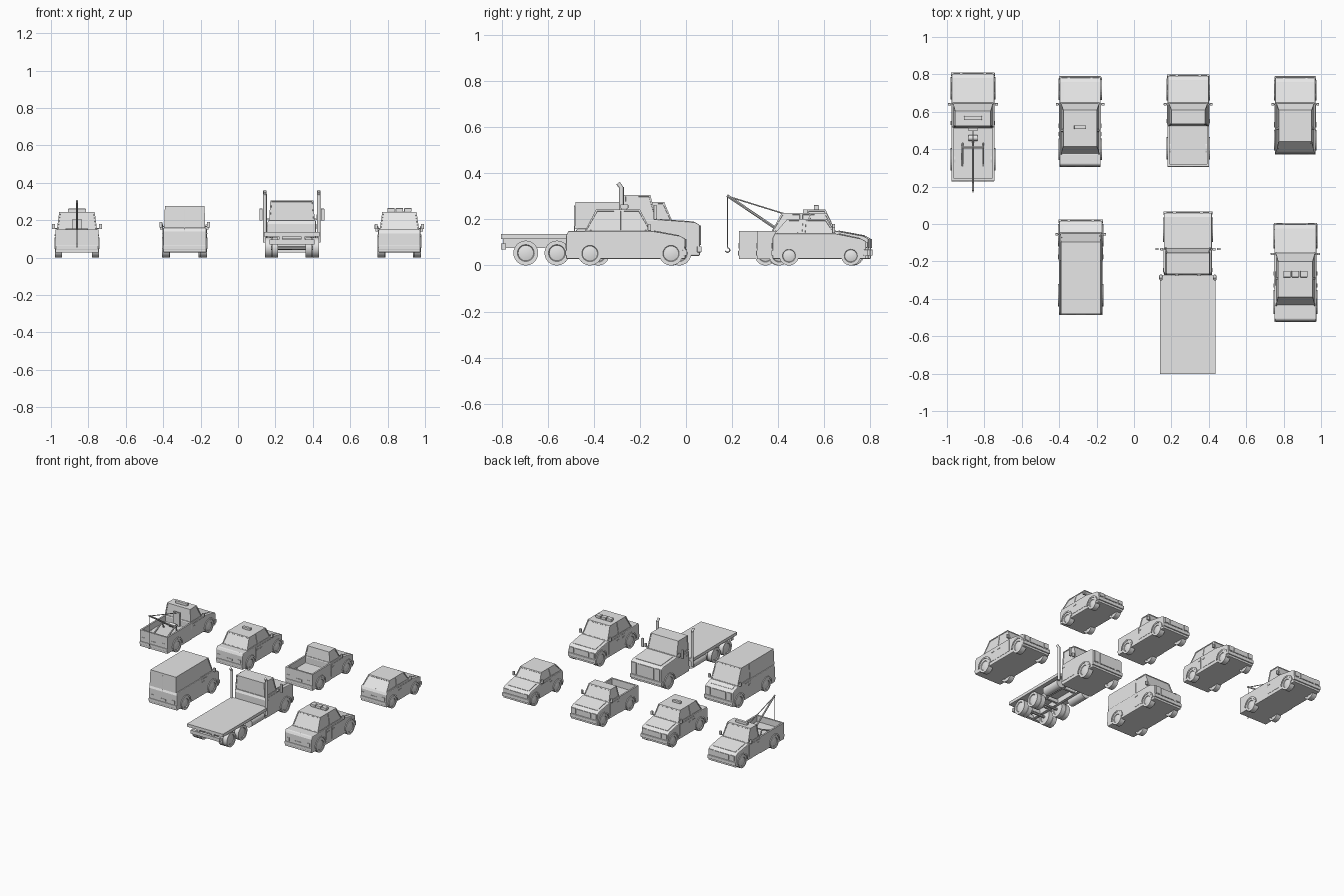
import bpy, bmesh, math
from mathutils import Matrix, Vector

cube = bpy.data.objects.get("Cube")
if cube:
    bpy.data.objects.remove(cube, do_unlink=True)

grey = bpy.data.materials.new("plain_grey")
grey.use_nodes = True
grey.diffuse_color = (0.8, 0.8, 0.8, 1)
grey.node_tree.nodes["Principled BSDF"].inputs["Base Color"].default_value = (0.8, 0.8, 0.8, 1)


def finish(name, bm, bevel=0, smooth=False):
    bmesh.ops.recalc_face_normals(bm, faces=bm.faces)
    mesh = bpy.data.meshes.new(name)
    bm.to_mesh(mesh)
    bm.free()
    mesh.materials.append(grey)
    ob = bpy.data.objects.new(name, mesh)
    bpy.context.collection.objects.link(ob)
    if bevel:
        mod = ob.modifiers.new("soft_edges", "BEVEL")
        mod.width, mod.segments, mod.limit_method = bevel, 2, "ANGLE"
    if smooth:
        bpy.ops.object.select_all(action="DESELECT")
        ob.select_set(True)
        bpy.context.view_layer.objects.active = ob
        bpy.ops.object.shade_smooth_by_angle(angle=math.radians(35))
    return ob


def prism(name, pts, x0, x1, bevel=0):
    """Side profile of (y, z) points stretched across x."""
    bm = bmesh.new()
    a, b = [[bm.verts.new((x, y, z)) for y, z in pts] for x in (x0, x1)]
    bm.faces.new(a)
    bm.faces.new(b)
    for i in range(len(pts)):
        j = (i + 1) % len(pts)
        bm.faces.new((a[i], a[j], b[j], b[i]))
    return finish(name, bm, bevel)


def box(name, x0, x1, y0, y1, z0, z1, bevel=0):
    return prism(name, [(y0, z0), (y1, z0), (y1, z1), (y0, z1)], x0, x1, bevel)


def rod(name, p, q, r, sides=8):
    p, q = Vector(p), Vector(q)
    bm = bmesh.new()
    turn = (q - p).to_track_quat("Z", "Y").to_matrix().to_4x4()
    bmesh.ops.create_cone(bm, cap_ends=True, segments=sides, radius1=r, radius2=r,
                          depth=(q - p).length, matrix=Matrix.Translation((p + q) / 2) @ turn)
    return finish(name, bm, smooth=True)


def wheel(name, x, y, r, width):
    bm = bmesh.new()
    bmesh.ops.create_cone(bm, cap_ends=True, segments=24, radius1=r, radius2=r, depth=width,
                          matrix=Matrix.Translation((x, y, r)) @ Matrix.Rotation(math.pi / 2, 4, "Y"))
    caps = [f for f in bm.faces if len(f.verts) > 4]
    for share, depth in ((0.32, 0), (0.06, -0.005), (0.3, 0.004)):
        bmesh.ops.inset_individual(bm, faces=caps, thickness=r * share, depth=depth)
    finish(name, bm, smooth=True)


def arch(name, x0, x1, y, r):
    """Raised half ring over a wheel."""
    arc = [math.pi * i / 12 for i in range(13)]
    ring = [(y + (r + 0.013) * math.cos(t), r + (r + 0.013) * math.sin(t)) for t in arc]
    ring += [(y + (r + 0.002) * math.cos(t), r + (r + 0.002) * math.sin(t)) for t in reversed(arc)]
    prism(name, ring, x0, x1)


def cabin(name, cx, base, top, z0, z1, wb, wt, glass, rear):
    """Tapered cabin with one sunk window per bay."""
    bm = bmesh.new()
    rows = {}
    for s in (-1, 1):
        rows[s] = ([bm.verts.new((cx + s * wb, y, z0)) for y in base],
                   [bm.verts.new((cx + s * wt, y, z1)) for y in top])
    (lb, lt), (rb, rt) = rows[-1], rows[1]
    panes = []
    for i in range(len(base) - 1):
        for b, t in rows.values():
            f = bm.faces.new((b[i], b[i + 1], t[i + 1], t[i]))
            if i in glass:
                panes.append(f)
        bm.faces.new((lt[i], lt[i + 1], rt[i + 1], rt[i]))
        bm.faces.new((lb[i], lb[i + 1], rb[i + 1], rb[i]))
    back = bm.faces.new((lb[0], rb[0], rt[0], lt[0]))
    panes.append(bm.faces.new((lb[-1], rb[-1], rt[-1], lt[-1])))
    if rear:
        panes.append(back)
    bmesh.ops.recalc_face_normals(bm, faces=bm.faces)
    bmesh.ops.inset_individual(bm, faces=panes, thickness=0.009, depth=0)
    bmesh.ops.inset_individual(bm, faces=panes, thickness=0.001, depth=-0.003)
    finish(name, bm)


def car(n, cx, y0, y1, w, belt, roof, base, top, wt, wheels, r,
        low=0.028, deck=None, glass=(0, 1), rear=True, drop=0.022):
    # Lower body, with a lowered deck behind the cab of open vehicles
    nose = belt - drop
    if deck:
        back = [(y0, low), (y0, deck), (base[0], deck), (base[0], belt)]
        for s in (-1, 1):
            x = cx + s * (w - 0.006)
            box(n + "_bed_side", x - 0.006, x + 0.006, y0, base[0], low, belt)
        box(n + "_tailgate", cx - w, cx + w, y0, y0 + 0.012, low, belt)
    else:
        back = [(y0, low), (y0, belt - 0.02), (y0 + 0.01, belt)]
    front = [(base[-1], belt), (y1 - 0.03, nose), (y1 - 0.008, nose - 0.012),
             (y1 - 0.008, low)]
    prism(n + "_body", back + front, cx - w, cx + w, 0.005)
    cabin(n + "_cabin", cx, base, top, belt - 0.002, roof, w - 0.006, wt, glass, rear)
    # Hood panel, bumpers, grille and plate
    prism(n + "_hood", [(base[-1] + 0.012, belt - 0.002), (y1 - 0.034, nose),
                        (y1 - 0.034, nose + 0.003), (base[-1] + 0.012, belt + 0.002)],
          cx - w * 0.8, cx + w * 0.8)
    bump = low + 0.015
    box(n + "_front_bumper", cx - w - 0.003, cx + w + 0.003, y1 - 0.02, y1, bump, bump + 0.026, 0.003)
    box(n + "_rear_bumper", cx - w, cx + w, y0 - 0.004, y0 + 0.02, bump, bump + 0.022, 0.003)
    box(n + "_grille", cx - w * 0.5, cx + w * 0.5, y1 - 0.012, y1 - 0.004, bump + 0.032, nose - 0.016)
    box(n + "_rear_plate", cx - 0.025, cx + 0.025, y0 - 0.003, y0, bump + 0.03, bump + 0.046)
    for s in (-1, 1):
        x = cx + s * w * 0.76
        box(n + "_headlight", x - 0.017, x + 0.017, y1 - 0.012, y1 - 0.003, bump + 0.034, nose - 0.014)
        box(n + "_tail_light", x - 0.012, x + 0.012, y0 - 0.003, y0, bump + 0.03, bump + 0.055)
        # Door panels, handles and mirrors
        side = cx + s * w
        for i in glass:
            start = base[i] + 0.006
            for y in wheels:
                if base[i] < y + r + 0.018 and y < base[i + 1] - 0.05:
                    start = max(start, y + r + 0.018)
            end = min(base[i + 1] - 0.006, wheels[-1] - r - 0.018)
            box(n + "_door", side, side + s * 0.002, start, end, low + 0.024, belt - 0.01)
            box(n + "_door_handle", side, side + s * 0.005, start + 0.008, start + 0.03,
                belt - 0.034, belt - 0.027)
        mx, my = side + s * 0.012, base[-1] - 0.01
        box(n + "_mirror", mx - 0.008, mx + 0.008, my - 0.006, my + 0.006, belt + 0.002, belt + 0.03, 0.002)
        box(n + "_mirror_arm", side - s * 0.012, mx, my - 0.003, my + 0.003, belt + 0.003, belt + 0.009)
        # Wheels and arches
        for y in wheels:
            wheel(n + "_wheel", side - s * 0.015, y, r, 0.038)
            arch(n + "_wheel_arch", side - s * 0.02, side + s * 0.006, y, r)


# Sedans and hatchback
car("taxi", -0.288, 0.308, 0.79, 0.11, 0.148, 0.227, (0.37, 0.5, 0.65), (0.415, 0.5, 0.61),
    0.09, (0.4, 0.72), 0.045)
box("taxi_roof_sign", -0.32, -0.257, 0.508, 0.527, 0.225, 0.243, 0.002)
car("hatchback", 0.862, 0.375, 0.79, 0.108, 0.138, 0.202, (0.382, 0.51, 0.65), (0.44, 0.515, 0.61),
    0.088, (0.447, 0.715), 0.042)
car("patrol_car", 0.863, -0.52, 0.005, 0.112, 0.15, 0.243, (-0.44, -0.29, -0.15), (-0.39, -0.29, -0.2),
    0.092, (-0.417, -0.065), 0.052)
box("patrol_light_base", 0.8, 0.926, -0.28, -0.255, 0.241, 0.248)
for s in (-1, 0, 1):
    x = 0.863 + s * 0.045
    box("patrol_light", x - 0.02, x + 0.02, -0.285, -0.25, 0.247, 0.265, 0.003)

# Pickup and van
car("pickup", 0.29, 0.308, 0.8, 0.111, 0.15, 0.227, (0.525, 0.65), (0.535, 0.61),
    0.09, (0.405, 0.72), 0.046, deck=0.1, glass=(0,))
car("van", -0.285, -0.483, 0.025, 0.116, 0.16, 0.276, (-0.483, -0.2, -0.045), (-0.48, -0.2, -0.095),
    0.106, (-0.38, -0.06), 0.047, glass=(1,), rear=False, drop=0.015)
box("van_rear_door_seam", -0.287, -0.283, -0.486, -0.482, 0.08, 0.26)

# Tow truck with crane, cable and hook
tx = -0.861
car("tow_truck", tx, 0.23, 0.81, 0.114, 0.15, 0.243, (0.515, 0.65), (0.525, 0.605),
    0.095, (0.345, 0.725), 0.047, deck=0.105, glass=(0,))
box("tow_light_bar", tx - 0.048, tx + 0.048, 0.555, 0.577, 0.241, 0.262, 0.003)
rod("tow_boom", (tx, 0.45, 0.12), (tx, 0.178, 0.304), 0.006)
rod("tow_boom_stay", (tx, 0.505, 0.2), (tx, 0.182, 0.3), 0.003)
box("tow_head_post", tx - 0.027, tx + 0.027, 0.5, 0.512, 0.1, 0.205)
for s in (-1, 1):
    x = tx + s * 0.055
    rod("tow_frame_leg", (x, 0.31, 0.105), (x, 0.41, 0.15), 0.005)
    rod("tow_frame_post", (x, 0.43, 0.105), (x, 0.41, 0.15), 0.005)
rod("tow_frame_crossbar", (tx - 0.06, 0.41, 0.15), (tx + 0.06, 0.41, 0.15), 0.005)
rod("tow_winch_drum", (tx - 0.025, 0.46, 0.125), (tx + 0.025, 0.46, 0.125), 0.015, 12)
rod("tow_cable", (tx, 0.18, 0.3), (tx, 0.18, 0.09), 0.002, 6)
hook = [(0.18 + 0.01 * math.sin(t), 0.067 + 0.01 * math.cos(t))
        for t in [math.pi * i / 5 for i in range(8)]]
for p, q in zip([(0.18, 0.092)] + hook, hook):
    rod("tow_hook", (tx, *p), (tx, *q), 0.003, 6)

# Flatbed truck: cab, frame, bed, rear wheels, tanks and exhausts
fx = 0.288
car("truck", fx, -0.27, 0.068, 0.128, 0.2, 0.306, (-0.27, -0.125), (-0.268, -0.155),
    0.115, (-0.03,), 0.053, low=0.042, glass=(0,), drop=0.012)
box("truck_bed", fx - 0.149, fx + 0.149, -0.802, -0.275, 0.114, 0.136)
box("truck_tail_bar", fx - 0.12, fx + 0.12, -0.802, -0.78, 0.07, 0.096)
for y in (-0.72, -0.625, -0.53, -0.35):
    box("truck_cross_member", fx - 0.06, fx + 0.06, y - 0.008, y + 0.008, 0.08, 0.106)
for s in (-1, 1):
    x = fx + s * 0.06
    box("truck_frame_rail", x - 0.01, x + 0.01, -0.795, -0.1, 0.075, 0.115)
    for y in (-0.695, -0.56):
        wheel("truck_rear_wheel", fx + s * 0.127, y, 0.054, 0.034)
        wheel("truck_inner_wheel", fx + s * 0.09, y, 0.054, 0.034)
        rod("truck_axle", (fx, y, 0.054), (fx + s * 0.12, y, 0.054), 0.009)
    rod("truck_fuel_tank", (fx + s * 0.11, -0.45, 0.077), (fx + s * 0.11, -0.3, 0.077), 0.034, 16)
    x = fx + s * 0.144
    rod("truck_exhaust", (x, -0.28, 0.08), (x, -0.28, 0.34), 0.01, 12)
    rod("truck_exhaust_tip", (x, -0.28, 0.337), (x, -0.295, 0.357), 0.009, 12)
    x = fx + s * 0.165
    box("truck_tall_mirror", x - 0.009, x + 0.009, -0.14, -0.128, 0.198, 0.262, 0.002)
